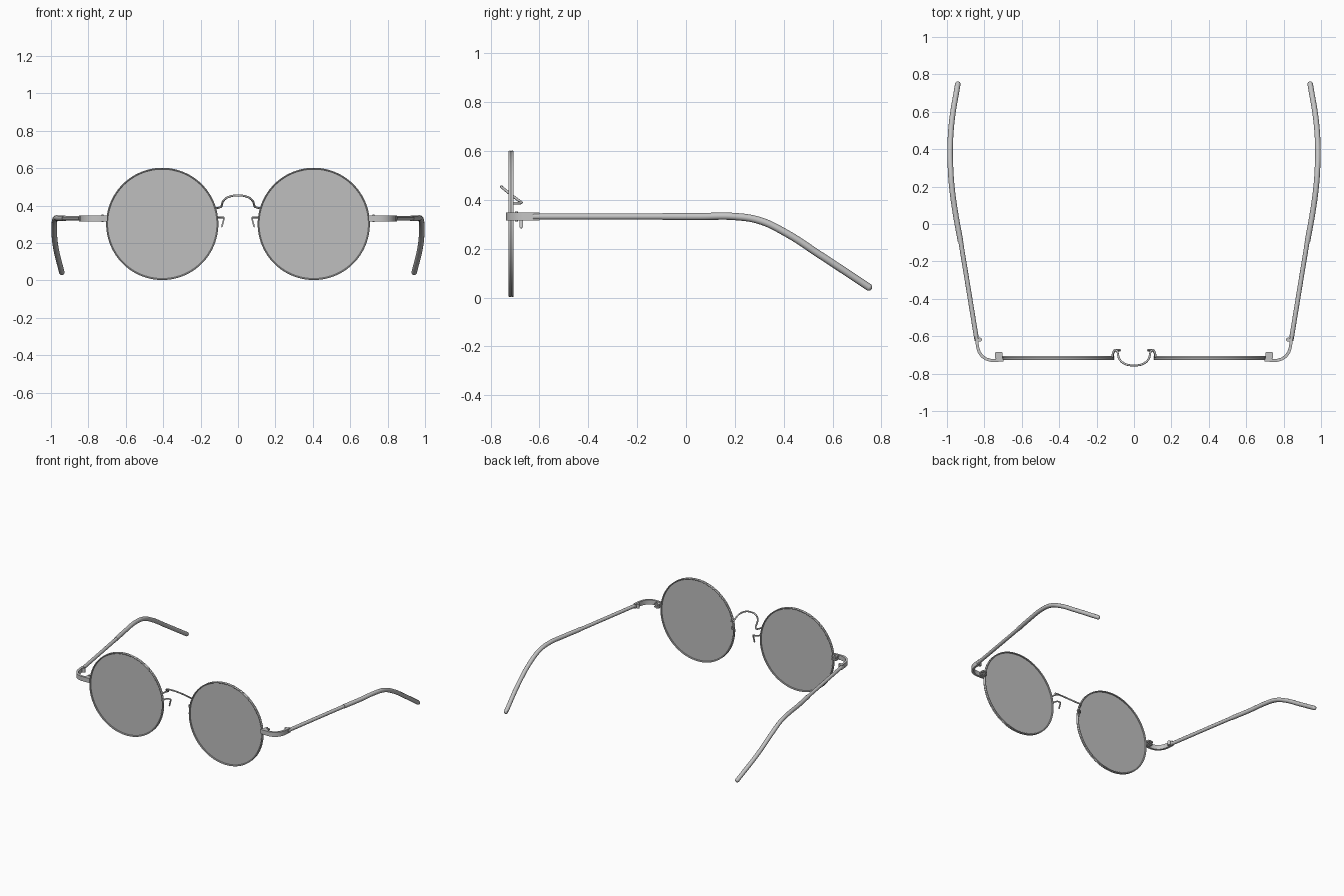
import bpy, bmesh, math
from mathutils import Vector, Matrix

cube = bpy.data.objects.get("Cube")
if cube:
    bpy.data.objects.remove(cube, do_unlink=True)


def material(name, grey, alpha=1.0):
    m = bpy.data.materials.new(name)
    m.use_nodes = True
    m.diffuse_color = (grey, grey, grey, alpha)
    node = m.node_tree.nodes["Principled BSDF"]
    node.inputs["Base Color"].default_value = (grey, grey, grey, 1)
    node.inputs["Alpha"].default_value = alpha
    return m


METAL = material("grey_metal", 0.55)
GLASS = material("tinted_glass", 0.52, 0.8)


def activate(ob):
    bpy.ops.object.select_all(action="DESELECT")
    ob.select_set(True)
    bpy.context.view_layer.objects.active = ob


def finish(name, bm, mat):
    bmesh.ops.recalc_face_normals(bm, faces=bm.faces)
    mesh = bpy.data.meshes.new(name)
    bm.to_mesh(mesh)
    bm.free()
    ob = bpy.data.objects.new(name, mesh)
    bpy.context.collection.objects.link(ob)
    mesh.materials.append(mat)
    activate(ob)
    bpy.ops.object.shade_smooth_by_angle(angle=math.radians(35))
    return ob


def tube(name, points, radius, side=1):
    """Round wire through the points, mirrored when side is -1."""
    cu = bpy.data.curves.new(name, "CURVE")
    cu.dimensions = "3D"
    cu.bevel_depth = radius
    cu.bevel_resolution = 4
    cu.resolution_u = 8
    cu.use_fill_caps = True
    sp = cu.splines.new("BEZIER")
    sp.bezier_points.add(len(points) - 1)
    for bp, (x, y, z) in zip(sp.bezier_points, points):
        bp.co = (x * side, y, z)
        bp.handle_left_type = bp.handle_right_type = "AUTO"
    ob = bpy.data.objects.new(name, cu)
    bpy.context.collection.objects.link(ob)
    cu.materials.append(METAL)
    activate(ob)
    bpy.ops.object.convert(target="MESH")
    bpy.ops.object.shade_smooth_by_angle(angle=math.radians(40))


def ribbon(name, path, thick, z0, z1, side):
    """Flat band standing on edge along a path seen from above."""
    pts = [Vector((x * side, y)) for x, y in path]
    left, right = [], []
    for i, p in enumerate(pts):
        d = (pts[min(i + 1, len(pts) - 1)] - pts[max(i - 1, 0)]).normalized()
        n = Vector((-d.y, d.x)) * thick / 2
        left.append(p + n)
        right.append(p - n)
    bm = bmesh.new()
    face = bm.faces.new([bm.verts.new((p.x, p.y, z0)) for p in left + right[::-1]])
    top = bmesh.ops.extrude_face_region(bm, geom=[face])["geom"]
    verts = [v for v in top if isinstance(v, bmesh.types.BMVert)]
    bmesh.ops.translate(bm, verts=verts, vec=(0, 0, z1 - z0))
    finish(name, bm, METAL)


def box(name, centre, size, side, tilt=0):
    bm = bmesh.new()
    x, y, z = centre
    mat = (Matrix.Translation((x * side, y, z)) @ Matrix.Rotation(tilt * side, 4, "Y")
           @ Matrix.Diagonal((*size, 1)))
    bmesh.ops.create_cube(bm, size=1, matrix=mat)
    bmesh.ops.bevel(bm, geom=bm.edges[:], offset=0.003, segments=2, affect="EDGES")
    finish(name, bm, METAL)


def barrel(name, x, y, z, radius, depth, side):
    bm = bmesh.new()
    bmesh.ops.create_cone(bm, cap_ends=True, segments=20, radius1=radius, radius2=radius,
                          depth=depth, matrix=Matrix.Translation((x * side, y, z)))
    finish(name, bm, METAL)


LENS_X, LENS_Y, LENS_Z, LENS_R = 0.405, -0.716, 0.302, 0.3
ARM_Z = 0.332

for side, label in ((1, "left"), (-1, "right")):
    centre = Vector((LENS_X * side, LENS_Y, LENS_Z))

    # Rim: grooved ring profile spun about the lens axis
    profile = [(-.008, -.007), (-.005, -.010), (-.002, -.010), (0, -.007), (0, -.003),
               (-.002, 0), (0, .003), (0, .007), (-.002, .010), (-.005, .010), (-.008, .007)]
    bm = bmesh.new()
    vs = [bm.verts.new(centre + Vector((LENS_R + r, y, 0))) for r, y in profile]
    edges = [bm.edges.new((vs[i], vs[(i + 1) % len(vs)])) for i in range(len(vs))]
    bmesh.ops.spin(bm, geom=vs + edges, cent=centre, axis=(0, 1, 0),
                   angle=math.tau, steps=96, use_merge=True)
    bmesh.ops.remove_doubles(bm, verts=bm.verts, dist=1e-5)
    finish(label + "_rim", bm, METAL)

    # Lens: single thin sheet
    bm = bmesh.new()
    bmesh.ops.create_circle(bm, cap_ends=True, segments=96, radius=LENS_R - 0.006,
                            matrix=Matrix.Translation(centre) @ Matrix.Rotation(math.pi / 2, 4, "X"))
    finish(label + "_lens", bm, GLASS)

    # End piece wrapping from the rim round to the hinge
    ribbon(label + "_end_piece",
           [(.697, -.727), (.735, -.729), (.765, -.729), (.79, -.722), (.812, -.707),
            (.828, -.685), (.837, -.655), (.842, -.60)], 0.016, 0.315, 0.348, side)
    for z in (0.323, 0.340):
        box(label + "_rim_clamp", (.722, -.703, z), (.04, .036, .013), side)
    barrel(label + "_clamp_screw", .725, -.695, ARM_Z, .006, .04, side)

    # Hinge
    barrel(label + "_hinge_barrel", .824, -.618, ARM_Z, .011, .030, side)
    box(label + "_hinge_leaf", (.834, -.618, ARM_Z), (.02, .014, .026), side)

    # Temple wire and its thicker curved ear tip
    tube(label + "_temple", [(.84, -.625, ARM_Z), (.883, -.36, ARM_Z), (.928, -.085, ARM_Z)],
         0.0125, side)
    tip = (.942, .748, .043)
    tube(label + "_ear_tip",
         [(.927, -.095, ARM_Z), (.955, .06, ARM_Z), (.974, .2, ARM_Z), (.981, .3, .316),
          (.983, .40, .270), (.974, .55, .174), tip], 0.0148, side)
    bm = bmesh.new()
    bmesh.ops.create_uvsphere(bm, u_segments=16, v_segments=10, radius=0.0148,
                              matrix=Matrix.Translation((tip[0] * side, tip[1], tip[2])))
    finish(label + "_ear_tip_cap", bm, METAL)

    # Nose rest: short arm and hanging pad
    tube(label + "_nose_arm",
         [(.113, -.712, .334), (.108, -.685, .336), (.094, -.674, .337), (.074, -.674, .336)],
         0.005, side)
    box(label + "_nose_pad", (.080, -.675, .311), (.008, .013, .056), side, -0.25)

# Bridge: tilted arch with curled feet soldered to the rims
half = [(.116, -.712, .386), (.111, -.688, .387), (.102, -.674, .389), (.091, -.680, .394),
        (.085, -.700, .409), (.078, -.722, .426), (.048, -.748, .447)]
arch = half + [(0, -.756, .454)] + [(-x, y, z) for x, y, z in reversed(half)]
tube("bridge", arch, 0.0055)
